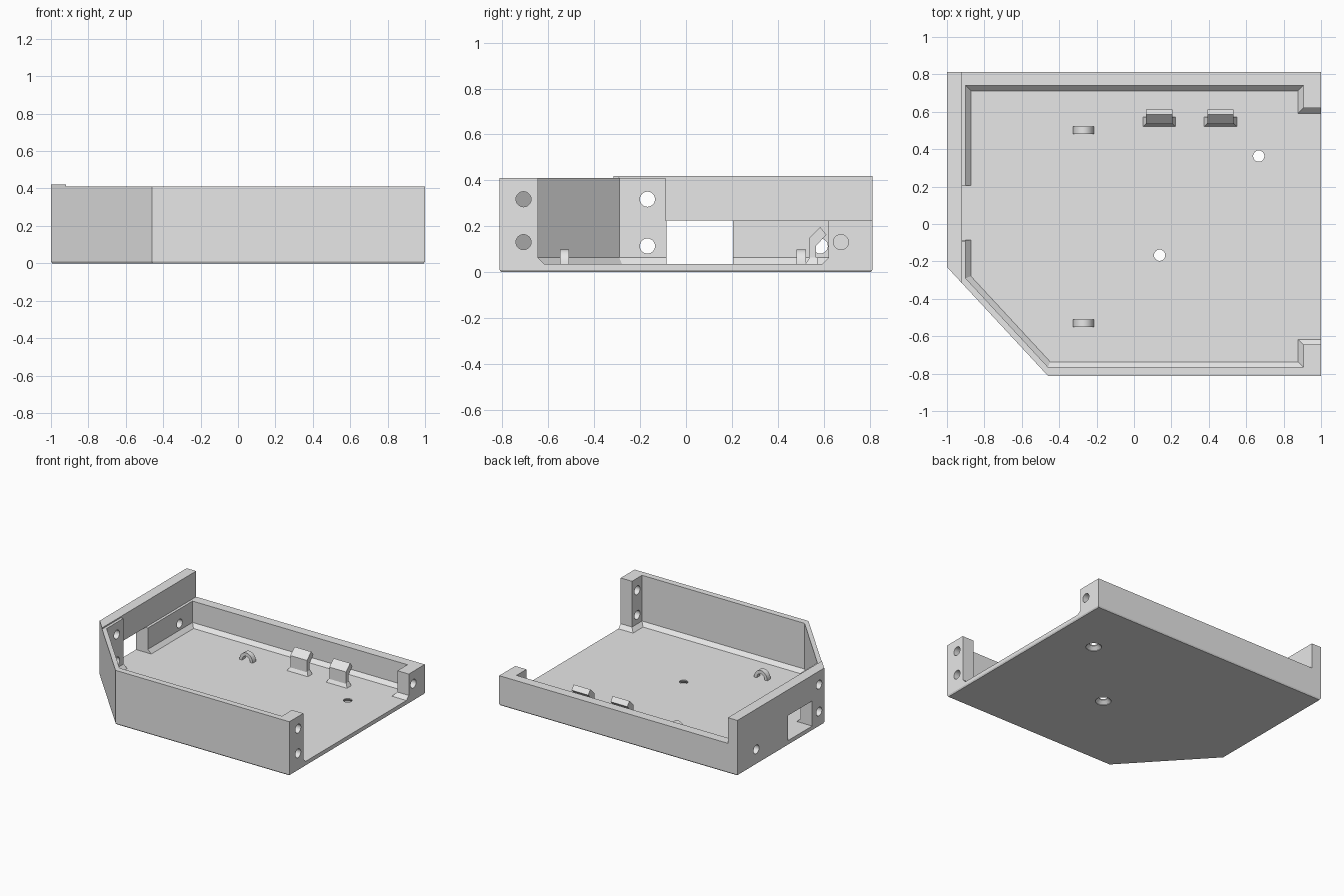
import bpy, bmesh, math
from mathutils import Vector

if "Cube" in bpy.data.objects:
    bpy.data.objects.remove(bpy.data.objects["Cube"])

grey = bpy.data.materials.new("light_grey")
grey.use_nodes = True
grey.diffuse_color = (0.8, 0.8, 0.8, 1)
grey.node_tree.nodes["Principled BSDF"].inputs["Base Color"].default_value = (0.8, 0.8, 0.8, 1)


def loft(name, rings):
    """Closed solid through rings of equal point count."""
    bm = bmesh.new()
    rows = [[bm.verts.new(p) for p in ring] for ring in rings]
    n = len(rows[0])
    for a, b in zip(rows, rows[1:]):
        for i in range(n):
            j = (i + 1) % n
            bm.faces.new((a[i], a[j], b[j], b[i]))
    bm.faces.new(rows[0][::-1])
    bm.faces.new(rows[-1])
    bmesh.ops.recalc_face_normals(bm, faces=bm.faces)
    mesh = bpy.data.meshes.new(name)
    bm.to_mesh(mesh)
    bm.free()
    mesh.materials.append(grey)
    obj = bpy.data.objects.new(name, mesh)
    bpy.context.scene.collection.objects.link(obj)
    return obj


def inset(poly, d):
    """Mitred inward offset of a counter-clockwise outline."""
    out = []
    for i, p in enumerate(poly):
        p, a, b = Vector(p), Vector(poly[i - 1]), Vector(poly[(i + 1) % len(poly)])
        e, f = (p - a).normalized(), (b - p).normalized()
        m, k = Vector((-e.y, e.x)), Vector((-f.y, f.x))
        out.append(p + (m + k) * d / (1 + m.dot(k)))
    return out


def at_z(poly, z):
    return [(p[0], p[1], z) for p in poly]


def box(name, x0, x1, y0, y1, z0, z1):
    rect = [(x0, y0), (x1, y0), (x1, y1), (x0, y1)]
    return loft(name, [at_z(rect, z0), at_z(rect, z1)])


def circle(r, n=32):
    return [(r * math.cos(2 * math.pi * i / n), r * math.sin(2 * math.pi * i / n)) for i in range(n)]


def x_hole(x0, x1, y, z, r=0.033):
    return loft("hole_cutter", [[(x, y + u, z + v) for u, v in circle(r)] for x in (x0, x1)])


FLOOR = 0.035
LOW = 0.225
HIGH = 0.42

# Outer body with a fine bevel along the bottom edge
outline = [(-1, -0.23), (-0.46, -0.812), (1, -0.812), (1, 0.812), (-1, 0.812)]
tray = loft("tray", [at_z(inset(outline, 0.006), 0), at_z(outline, 0.01), at_z(outline, HIGH)])

# Cavity: sloped fillet at the floor, posts left at the open side
walls = [(-0.9, -0.29), (-0.46, -0.765), (0.905, -0.765), (0.905, -0.645), (1.1, -0.645),
         (1.1, 0.62), (0.905, 0.62), (0.905, 0.74), (-0.9, 0.74)]
cutters = [
    loft("cavity_cutter", [at_z(inset(walls, 0.028), FLOOR), at_z(walls, FLOOR + 0.028), at_z(walls, 0.6)]),
    box("back_height_cutter", -0.92, 1.2, -0.09, 0.9, LOW, 0.7),
    box("front_height_cutter", -0.92, 1.2, -0.9, 0.9, 0.41, 0.65),
    box("side_opening_cutter", -1.1, -0.86, -0.085, 0.205, FLOOR, LOW),
]

# Screw holes through the end wall and the posts
for y, z in ((-0.168, 0.318), (-0.168, 0.114), (0.585, 0.114)):
    cutters.append(x_hole(-1.1, -0.8, y, z))
for y, z in ((-0.708, 0.318), (-0.708, 0.131), (0.675, 0.131)):
    cutters.append(x_hole(0.85, 1.1, y, z))

# Countersunk holes in the floor
for cx, cy in ((0.667, 0.363), (0.137, -0.167)):
    cutters.append(loft("countersink_cutter", [
        [(cx + u, cy + v, z) for u, v in circle(r)]
        for z, r in ((-0.02, 0.055), (0.004, 0.055), (0.027, 0.03), (0.1, 0.03))]))

bpy.context.view_layer.objects.active = tray
for cutter in cutters:
    cutter.hide_render = True
    mod = tray.modifiers.new("cut", "BOOLEAN")
    mod.operation = "DIFFERENCE"
    mod.solver = "EXACT"
    mod.object = cutter
    bpy.ops.object.modifier_apply(modifier=mod.name)
    bpy.data.objects.remove(cutter)

parts = [tray]

# Snap clips: hooked stem on a flared foot
hook = [(0.535, 0.03), (0.535, 0.148), (0.585, 0.196), (0.612, 0.163), (0.566, 0.115), (0.566, 0.03)]
for side, cx in (("right", 0.135), ("left", 0.463)):
    parts.append(loft(side + "_clip", [[(cx + s, y, z) for y, z in hook] for s in (-0.07, 0.07)]))
    foot = [[(cx - w, y0, z), (cx + w, y0, z), (cx + w, 0.572, z), (cx - w, 0.572, z)]
            for w, y0, z in ((0.088, 0.52, FLOOR - 0.005), (0.088, 0.52, FLOOR), (0.07, 0.538, FLOOR + 0.028))]
    parts.append(loft(side + "_clip_foot", foot))

# Small cable loops: half rings standing on the floor
angles = [math.pi * i / 14 for i in range(15)]
arch = [(r * math.cos(a), r * math.sin(a))
        for r, seq in ((0.056, angles), (0.034, angles[::-1])) for a in seq]
for side, cy in (("back", 0.502), ("front", -0.53)):
    parts.append(loft(side + "_cable_loop", [[(-0.27 + u, cy + s, FLOOR - 0.002 + v * 1.18) for u, v in arch]
                                             for s in (-0.02, 0.02)]))

bpy.ops.object.select_all(action="DESELECT")
for part in parts:
    part.select_set(True)
bpy.context.view_layer.objects.active = tray
bpy.ops.object.shade_smooth_by_angle(angle=math.radians(25))
